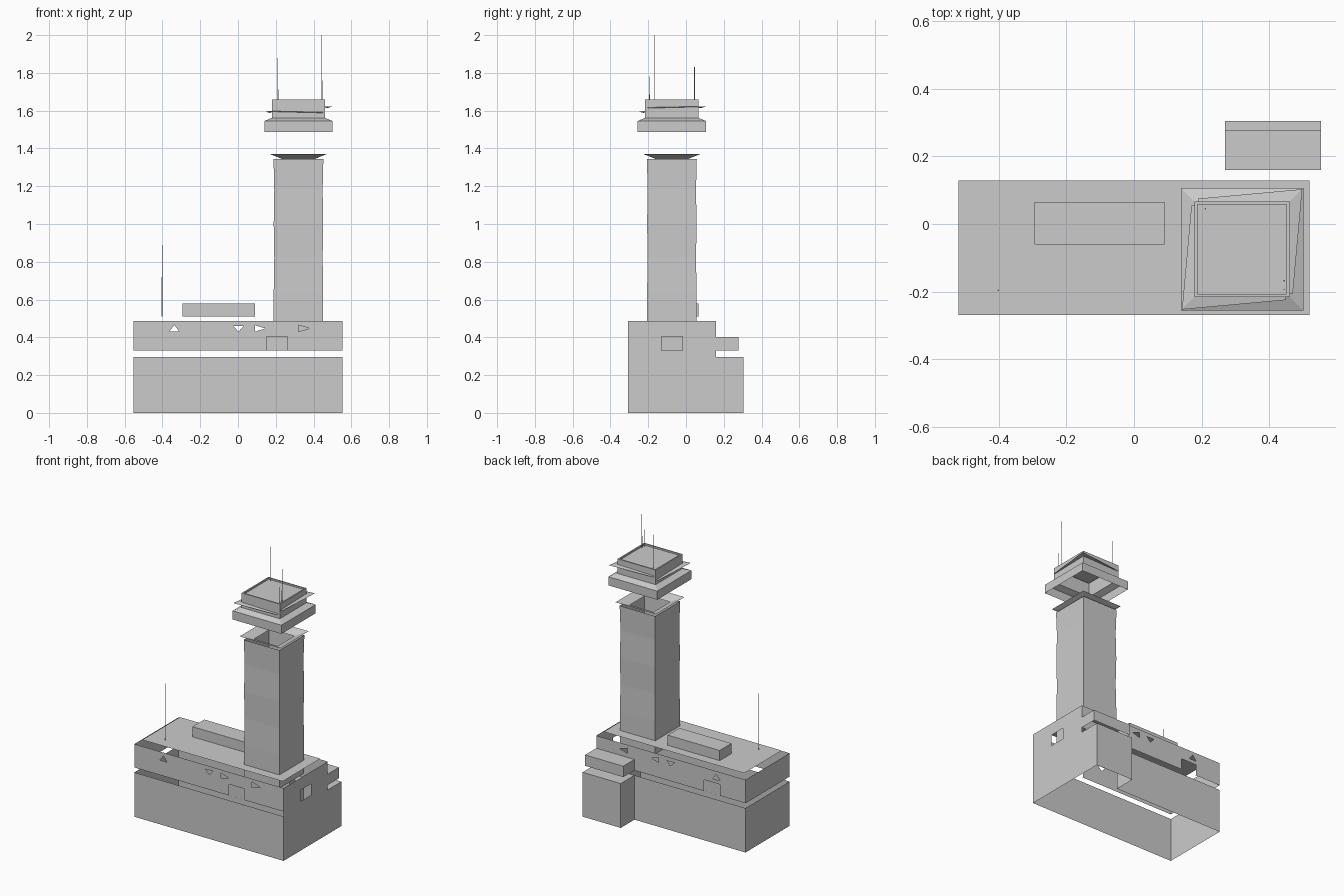
import bpy, bmesh
from mathutils import Vector

if "Cube" in bpy.data.objects:
    bpy.data.objects.remove(bpy.data.objects["Cube"])


def finish(name, bm):
    me = bpy.data.meshes.new(name)
    bm.to_mesh(me)
    bm.free()
    ob = bpy.data.objects.new(name, me)
    bpy.context.collection.objects.link(ob)
    return ob


def panel(name, outline, place, holes=()):
    """Flat sheet with cut-outs; place maps 2D (u, v) to 3D."""
    bm = bmesh.new()
    edges = []
    for loop in [outline, *holes]:
        vs = [bm.verts.new(place(u, v)) for u, v in loop]
        edges += [bm.edges.new((vs[i], vs[i - 1])) for i in range(len(vs))]
    bmesh.ops.triangle_fill(bm, use_beauty=True, use_dissolve=False, edges=edges)
    bmesh.ops.recalc_face_normals(bm, faces=bm.faces)
    return finish(name, bm)


def rect(u0, u1, v0, v1):
    return [(u0, v0), (u1, v0), (u1, v1), (u0, v1)]


def box(name, x0, x1, y0, y1, z0, z1, skip_bottom=False):
    bm = bmesh.new()
    bmesh.ops.create_cube(bm, size=1)
    for v in bm.verts:
        v.co = Vector(((x0 + x1) / 2 + v.co.x * (x1 - x0),
                       (y0 + y1) / 2 + v.co.y * (y1 - y0),
                       (z0 + z1) / 2 + v.co.z * (z1 - z0)))
    if skip_bottom:
        bm.normal_update()
        low = [f for f in bm.faces if f.normal.z < -0.5]
        bmesh.ops.delete(bm, geom=low, context='FACES_ONLY')
    return finish(name, bm)


def square_loft(name, profile, cap=False):
    """Square rings (half width, height) joined around the tower axis."""
    bm = bmesh.new()
    rings = [[bm.verts.new((TX + sx * h, TY + sy * h, z))
              for sx, sy in ((-1, -1), (1, -1), (1, 1), (-1, 1))] for h, z in profile]
    for a, b in zip(rings, rings[1:]):
        for i in range(4):
            j = (i + 1) % 4
            bm.faces.new((a[i], a[j], b[j], b[i]))
    if cap:
        bm.faces.new(rings[-1])
    return finish(name, bm)


def mast(name, x, y, z0, z1, r=0.0025):
    bpy.ops.mesh.primitive_cone_add(vertices=4, radius1=r, radius2=r * 0.4,
                                    depth=z1 - z0, location=(x, y, (z0 + z1) / 2))
    bpy.context.object.name = name


TX, TY = 0.32, -0.075          # tower axis
X, YF, YB, YA = 0.553, -0.307, 0.16, 0.305

front = lambda u, v: (u, YF, v)
back = lambda u, v: (u, YB, v)
left = lambda u, v: (-X, u, v)
right = lambda u, v: (X, u, v)

# Triangular vents shared by the front and back walls
vents = [[(-.365, .43), (-.31, .43), (-.337, .465)],
         [(-.025, .46), (.0025, .43), (.03, .46)],
         [(.09, .43), (.145, .447), (.09, .465)],
         [(.32, .43), (.38, .447), (.32, .465)]]

# Terminal walls, with an open window band between the storeys
panel("front_lower_wall", rect(-X, X, 0, .297), front)
panel("front_upper_wall", rect(-X, X, .33, .487), front,
      vents + [rect(.15, .263, .3305, .405)])
panel("back_lower_wall", rect(-X, .27, 0, .297), back)
panel("back_upper_wall", rect(-X, X, .33, .487), back,
      vents + [rect(-.363, -.245, .3305, .405)])
panel("left_lower_wall", rect(YF, YB, 0, .297), left)
panel("left_upper_wall", rect(YF, YB, .33, .487), left)
panel("right_wall", [(YF, 0), (YA, 0), (YA, .297), (YB, .297), (YB, .487), (YF, .487)],
      right, [rect(-.13, -.018, .33, .405)])

# Floating flat roof and plant room
panel("terminal_roof", rect(-.52, .52, -.27, .128), lambda u, v: (u, v, .51))
box("roof_plant_room", -.295, .09, -.06, .065, .51, .578, True)

# Rear annex
panel("annex_back_wall", rect(.27, X, 0, .297), lambda u, v: (u, YA, v))
panel("annex_side_wall", rect(YB, YA, 0, .297), lambda u, v: (.27, u, v))
panel("annex_lower_roof", rect(.27, X, YB, YA), lambda u, v: (u, v, .297))
box("annex_upper_block", .27, X, YB, .278, .33, .403, True)

# Tower shaft with faint waisted sections and flared collar
square_loft("tower_shaft", [(.131, .42), (.131, .64), (.128, .82), (.131, 1.0),
                            (.128, 1.18), (.132, 1.345)])
square_loft("tower_collar", [(.088, 1.345), (.15, 1.37)])

# Control cab: skirt, sloped ledge, cabin, recessed roof
square_loft("control_cab", [(.181, 1.487), (.181, 1.545), (.141, 1.562),
                            (.141, 1.66), (.132, 1.66), (.132, 1.65)], cap=True)

# Thin visor blades at two opposite cab corners
for s, z in ((-1, 1.588), (1, 1.613)):
    for swap in (False, True):
        bm = bmesh.new()
        pts = [(.178, .178, z + .008), (-.13, .15, z), (-.13, .141, z + .004), (.141, .141, z + .01)]
        vs = []
        for a, b, h in pts:
            if swap:
                a, b = b, a
            vs.append(bm.verts.new((TX + s * a, TY + s * b, h)))
        bm.faces.new(vs)
        finish("cab_visor", bm)

# Antennas
mast("tall_antenna", .444, -.168, 1.65, 2.0)
mast("short_antenna", .444, -.194, 1.65, 1.78)
mast("rear_antenna", .211, .045, 1.65, 1.88)
mast("roof_antenna", -.402, -.196, .51, .89)
